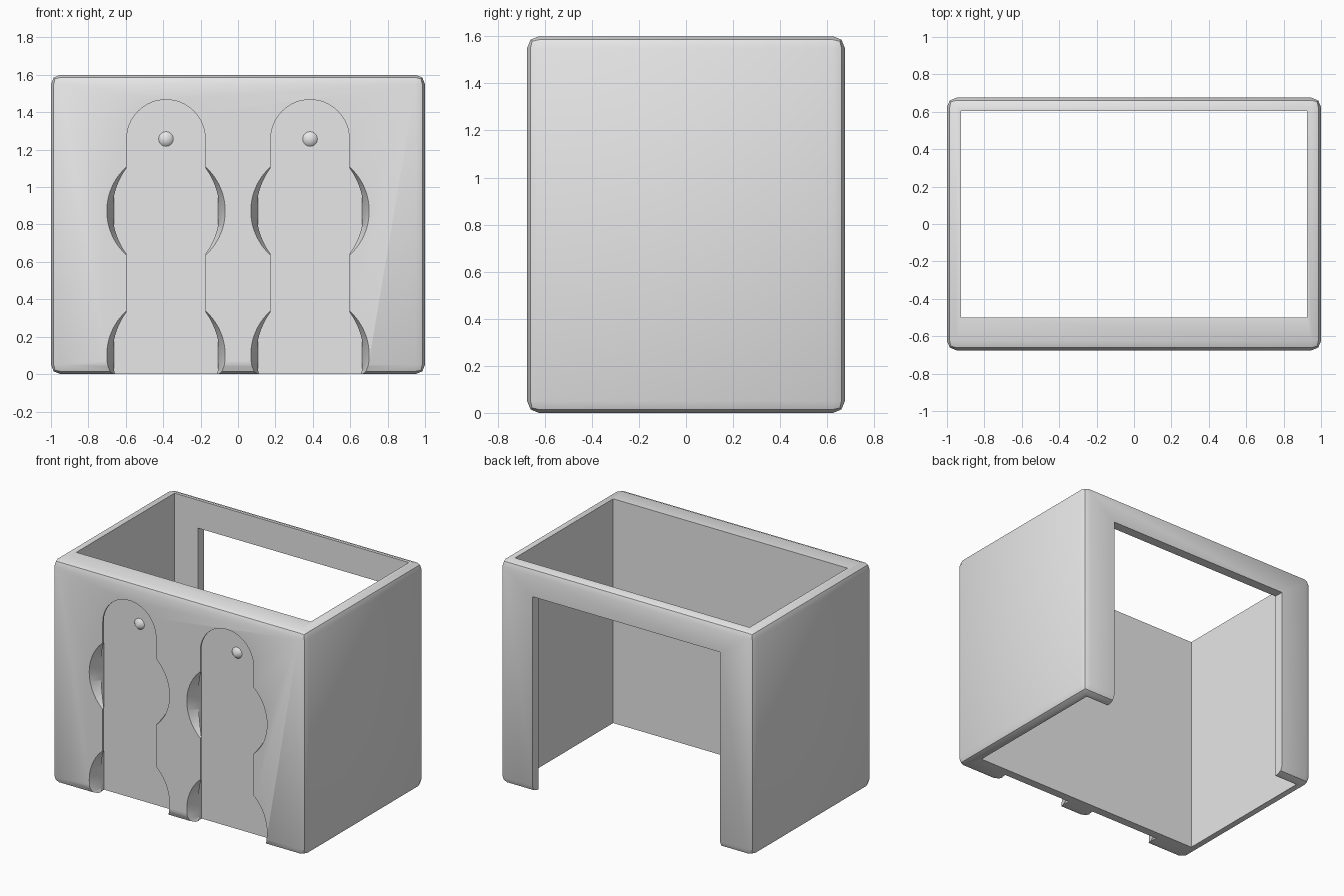
import bpy, bmesh, math
from mathutils import Matrix, Vector

if "Cube" in bpy.data.objects:
    bpy.data.objects.remove(bpy.data.objects["Cube"], do_unlink=True)

FRONT = -0.675          # y of the front face
SLOT_X = 0.385
SLOT_TOP = 1.257        # centre of the rounded slot end
SLOT_DEPTH = 0.114

grey = bpy.data.materials.new("plain grey")
grey.use_nodes = True
grey.diffuse_color = (0.8, 0.8, 0.8, 1)
grey.node_tree.nodes["Principled BSDF"].inputs["Base Color"].default_value = (0.8, 0.8, 0.8, 1)


def make_object(name, bm):
    bmesh.ops.recalc_face_normals(bm, faces=bm.faces[:])
    mesh = bpy.data.meshes.new(name)
    bm.to_mesh(mesh)
    bm.free()
    mesh.materials.append(grey)
    obj = bpy.data.objects.new(name, mesh)
    bpy.context.collection.objects.link(obj)
    return obj


def box(name, low, high, bevel=0):
    low, high = Vector(low), Vector(high)
    bm = bmesh.new()
    bmesh.ops.create_cube(bm, size=1, matrix=Matrix.Translation((low + high) / 2)
                          @ Matrix.Diagonal((*(high - low), 1)))
    if bevel:
        bmesh.ops.bevel(bm, geom=bm.edges[:], offset=bevel, segments=2,
                        profile=0.5, affect='EDGES')
    return make_object(name, bm)


def cone(name, x, z, y0, r0, y1, r1, sides):
    """Cone along y, radius r0 at y0 and r1 at y1."""
    bm = bmesh.new()
    place = Matrix.Translation((x, (y0 + y1) / 2, z)) @ Matrix.Rotation(-math.pi / 2, 4, 'X')
    bmesh.ops.create_cone(bm, cap_ends=True, segments=sides, radius1=r0, radius2=r1,
                          depth=y1 - y0, matrix=place)
    return make_object(name, bm)


def slot(name, x):
    """Undercut slot, round at the top and open at the bottom."""
    bm = bmesh.new()
    rings = []
    for radius, depth in ((0.21, -0.03), (0.21, 0.012), (0.279, 0.081), (0.279, SLOT_DEPTH)):
        y = FRONT + depth
        ring = [bm.verts.new((x + radius, y, -0.1))]
        for i in range(33):
            a = math.pi * i / 32
            ring.append(bm.verts.new((x + radius * math.cos(a), y, SLOT_TOP + radius * math.sin(a))))
        ring.append(bm.verts.new((x - radius, y, -0.1)))
        rings.append(ring)
    for a, b in zip(rings, rings[1:]):
        for i in range(len(a)):
            j = (i + 1) % len(a)
            bm.faces.new((a[i], a[j], b[j], b[i]))
    bm.faces.new(rings[0])
    bm.faces.new(rings[-1])
    return make_object(name, bm)


# Rounded outer shell
shell = box("holder_shell", (-1, FRONT, 0), (1, 0.675, 1.6), bevel=0.05)

# Interior, open at top and bottom, and the doorway in the back wall
cutters = [box("interior_cutter", (-0.925, -0.5, -0.2), (0.925, 0.605, 1.8)),
           box("back_opening_cutter", (-0.74, 0.5, -0.2), (0.74, 0.9, 1.4))]

# Mounting slots with flared entry holes
for side, x in (("right", -SLOT_X), ("left", SLOT_X)):
    cutters.append(slot(side + "_slot_cutter", x))
    for place, z in (("upper", 0.872), ("lower", 0.102)):
        cutters.append(cone(f"{side}_{place}_entry_cutter", x, z,
                            FRONT - 0.03, 0.327, FRONT + 0.113, 0.278, 64))

for cutter in cutters:
    cutter.hide_render = True
    mod = shell.modifiers.new(cutter.name, 'BOOLEAN')
    mod.operation = 'DIFFERENCE'
    mod.solver = 'EXACT'
    mod.object = cutter

# Bake the cuts and drop the cutters
graph = bpy.context.evaluated_depsgraph_get()
baked = bpy.data.meshes.new_from_object(shell.evaluated_get(graph))
shell.modifiers.clear()
shell.data = baked
for cutter in cutters:
    bpy.data.objects.remove(cutter, do_unlink=True)

# Locking bumps on the slot floors
parts = [shell]
for side, x in (("right", -SLOT_X), ("left", SLOT_X)):
    floor = FRONT + SLOT_DEPTH
    parts.append(cone(side + "_locking_bump", x, SLOT_TOP,
                      floor - 0.041, 0.0, floor + 0.003, 0.042, 32))

bpy.ops.object.select_all(action='DESELECT')
for part in parts:
    part.select_set(True)
bpy.context.view_layer.objects.active = shell
bpy.ops.object.shade_smooth_by_angle(angle=math.radians(30))
